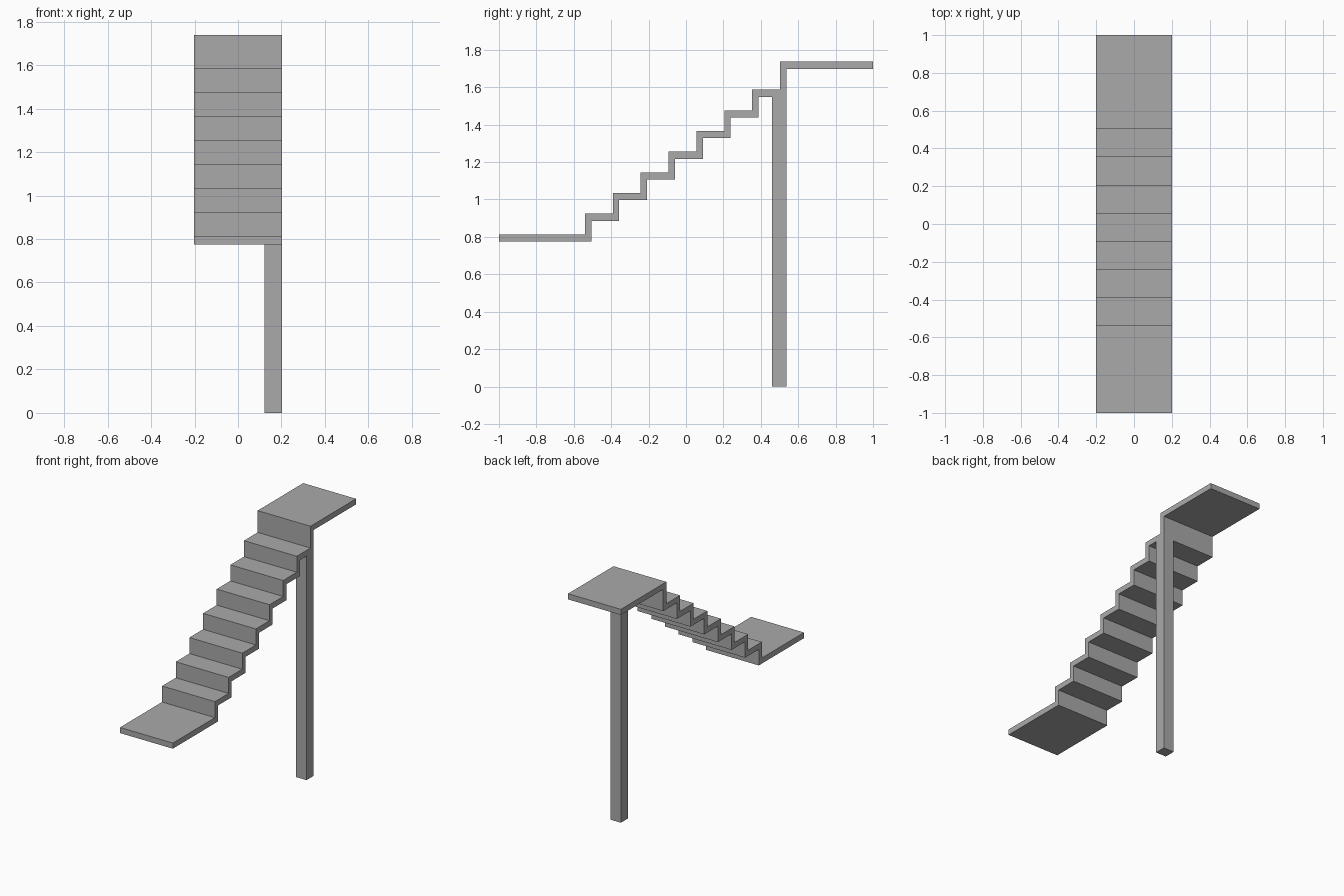
import bpy
import bmesh

cube = bpy.data.objects.get("Cube")
if cube:
    bpy.data.objects.remove(cube, do_unlink=True)

grey = bpy.data.materials.new("concrete grey")
grey.use_nodes = True
colour = (0.4, 0.4, 0.4, 1)
grey.diffuse_color = colour
grey.node_tree.nodes["Principled BSDF"].inputs["Base Color"].default_value = colour


def extrude_profile(name, profile, x0, x1):
    """Make a solid by sweeping a closed (y, z) outline from x0 to x1."""
    bm = bmesh.new()
    face = bm.faces.new([bm.verts.new((x0, y, z)) for y, z in profile])
    swept = bmesh.ops.extrude_face_region(bm, geom=[face])["geom"]
    verts = [v for v in swept if isinstance(v, bmesh.types.BMVert)]
    bmesh.ops.translate(bm, verts=verts, vec=(x1 - x0, 0, 0))
    bmesh.ops.recalc_face_normals(bm, faces=bm.faces)
    mesh = bpy.data.meshes.new(name)
    bm.to_mesh(mesh)
    bm.free()
    mesh.materials.append(grey)
    obj = bpy.data.objects.new(name, mesh)
    bpy.context.collection.objects.link(obj)
    return obj


HALF_WIDTH = 0.202
SLAB = 0.039
RISER = 0.034
STEPS = 8
FIRST_Y, RUN = -0.54, 0.149
LOW_Z, RISE = 0.814, 0.1105
HIGH_Z = 1.738

# Folded staircase with a landing at each end
levels = [LOW_Z + i * RISE for i in range(STEPS)] + [HIGH_Z]
upper, lower = [(-1, LOW_Z)], [(-1, LOW_Z - SLAB)]
for i in range(STEPS):
    y = FIRST_Y + i * RUN
    upper += [(y, levels[i]), (y, levels[i + 1])]
    lower += [(y + RISER, levels[i] - SLAB), (y + RISER, levels[i + 1] - SLAB)]
upper.append((1, HIGH_Z))
lower.append((1, HIGH_Z - SLAB))
extrude_profile("staircase", upper + lower[::-1], -HALF_WIDTH, HALF_WIDTH)

# Square post under the top riser, flush with the left side
back = FIRST_Y + (STEPS - 1) * RUN + RISER
front = back - 0.077
top = levels[STEPS - 1] - SLAB
extrude_profile("support_post", [(front, 0), (back, 0), (back, top), (front, top)],
                HALF_WIDTH - 0.08, HALF_WIDTH)
